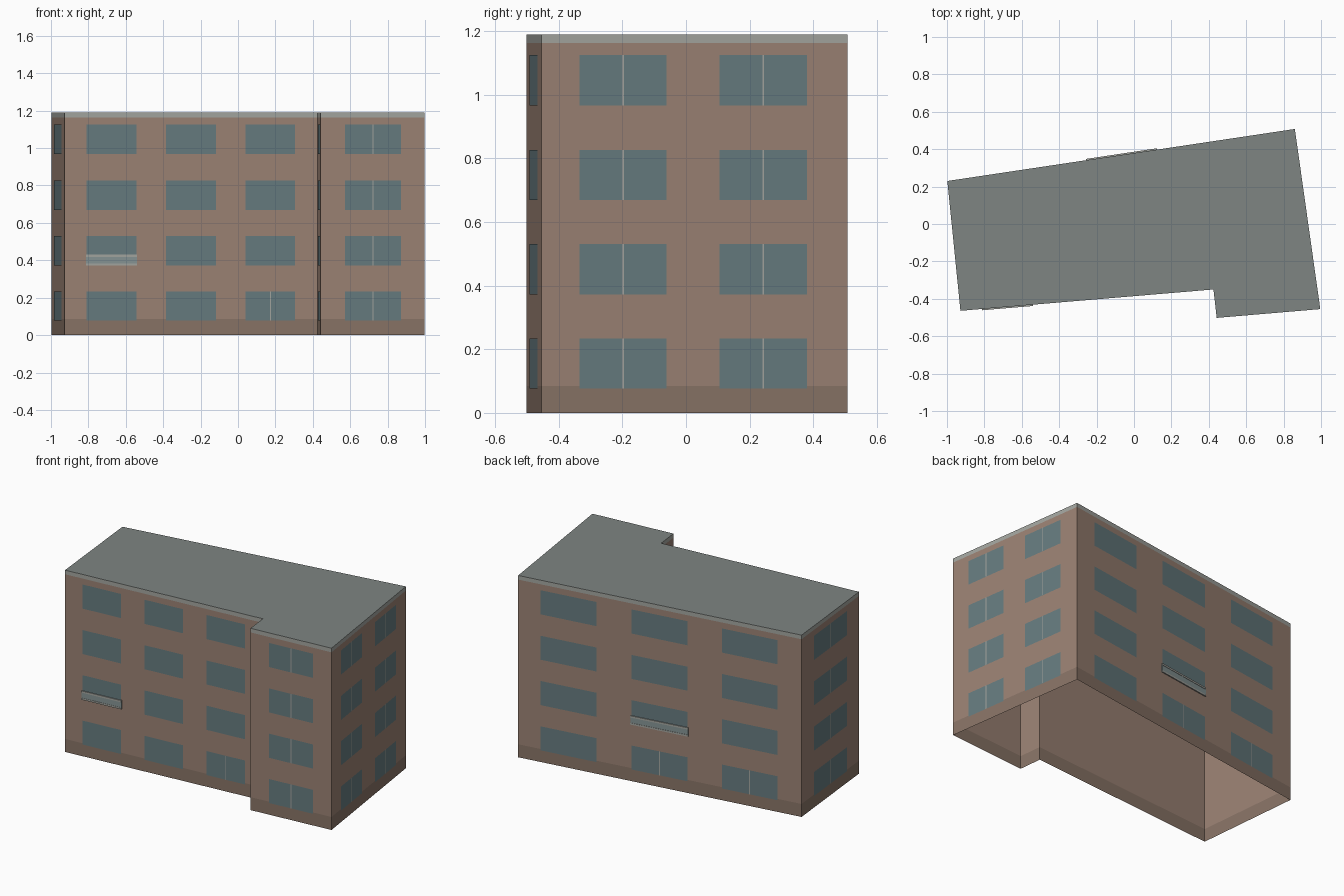
import bpy
from mathutils import Vector

if "Cube" in bpy.data.objects:
    bpy.data.objects.remove(bpy.data.objects["Cube"])

# Footprint corners, counter-clockwise from the back left
PLAN = [(-0.998, 0.23), (-0.928, -0.464), (0.425, -0.35),
        (0.442, -0.502), (0.996, -0.455), (0.86, 0.508)]
HEIGHT, BASE, FASCIA = 1.19, 0.085, 1.163
FLOORS = [(0.077, 0.234), (0.373, 0.531), (0.67, 0.827), (0.967, 1.125)]


def material(name, rgb):
    m = bpy.data.materials.new(name)
    m.diffuse_color = (*rgb, 1)
    m.use_nodes = True
    m.node_tree.nodes["Principled BSDF"].inputs["Base Color"].default_value = m.diffuse_color
    return m


WALL = material("wall_plaster", (0.33, 0.225, 0.175))
PLINTH = material("plinth_plaster", (0.25, 0.175, 0.135))
TRIM = material("pale_trim", (0.37, 0.38, 0.35))
GLASS = material("window_glass", (0.135, 0.2, 0.215))
PANEL = material("balcony_panel", (0.24, 0.3, 0.3))
ROOF = material("roof_grey", (0.21, 0.235, 0.225))


def mesh(name, verts, faces, mat):
    me = bpy.data.meshes.new(name)
    me.from_pydata(verts, [], faces)
    me.materials.append(mat)
    ob = bpy.data.objects.new(name, me)
    bpy.context.collection.objects.link(ob)
    return ob


def ring(name, z0, z1, mat):
    """Open band of wall around the footprint."""
    n = len(PLAN)
    verts = [(x, y, z) for z in (z0, z1) for x, y in PLAN]
    faces = [(i, (i + 1) % n, (i + 1) % n + n, i + n) for i in range(n)]
    mesh(name, verts, faces, mat)


def on_wall(wall, t, z, out):
    """Point at fraction t along a wall, pushed outward."""
    a, b = Vector(PLAN[wall]), Vector(PLAN[(wall + 1) % len(PLAN)])
    d = (b - a).normalized()
    p = a.lerp(b, t) + Vector((d.y, -d.x)) * out
    return (p.x, p.y, z)


def panels(name, wall, rects, out, mat):
    """Flat rectangles (t0, t1, z0, z1) laid on a wall."""
    verts, faces = [], []
    for t0, t1, z0, z1 in rects:
        k = len(verts)
        verts += [on_wall(wall, t, z, out)
                  for t, z in ((t0, z0), (t1, z0), (t1, z1), (t0, z1))]
        faces.append((k, k + 1, k + 2, k + 3))
    mesh(name, verts, faces, mat)


def bar(name, wall, t0, t1, z0, z1, out, mat):
    """Thin box standing out from a wall."""
    verts = [on_wall(wall, t, z, o) for o in (0, out)
             for t, z in ((t0, z0), (t1, z0), (t1, z1), (t0, z1))]
    faces = [(4, 5, 6, 7), (0, 1, 5, 4), (1, 2, 6, 5), (2, 3, 7, 6), (3, 0, 4, 7)]
    mesh(name, verts, faces, mat)


# Shell: plinth, walls, fascia and flat roof, open underneath
ring("plinth", 0, BASE, PLINTH)
ring("walls", BASE, FASCIA, WALL)
ring("roof_fascia", FASCIA, HEIGHT, TRIM)
mesh("roof", [(x, y, HEIGHT) for x, y in PLAN], [tuple(range(len(PLAN)))], ROOF)

# Per wall: window columns, then (column, floor) pairs that have a mullion
ALL = range(4)
WALLS = {
    "left": (0, [(0.215, 0.785)], [(0, f) for f in ALL]),
    "front": (1, [(0.088, 0.284), (0.402, 0.598), (0.716, 0.911)], [(2, 0)]),
    "step": (2, [(0.2, 0.8)], []),
    "front_wing": (3, [(0.233, 0.774)], [(0, f) for f in ALL]),
    "right": (4, [(0.124, 0.409), (0.582, 0.867)], [(c, f) for c in (0, 1) for f in ALL]),
    "back": (5, [(0.08, 0.277), (0.4, 0.598), (0.72, 0.915)], [(1, 0), (2, 0)]),
}
for side, (wall, cols, split) in WALLS.items():
    panels(f"windows_{side}", wall,
           [(t0, t1, z0, z1) for t0, t1 in cols for z0, z1 in FLOORS], 0.0015, GLASS)
    length = (Vector(PLAN[(wall + 1) % 6]) - Vector(PLAN[wall])).length
    half = 0.003 / length
    rects = []
    for c, f in split:
        mid = sum(cols[c]) / 2
        rects.append((mid - half, mid + half, *FLOORS[f]))
    if rects:
        panels(f"mullions_{side}", wall, rects, 0.0025, TRIM)

# Shallow balcony railings on the second floor
for side, col in (("front", 0), ("back", 1)):
    wall, cols, _ = WALLS[side]
    t0, t1 = cols[col][0] - 0.003, cols[col][1] + 0.003
    bar(f"balcony_panel_{side}", wall, t0, t1, 0.383, 0.418, 0.005, PANEL)
    bar(f"balcony_top_rail_{side}", wall, t0, t1, 0.418, 0.43, 0.007, TRIM)
    bar(f"balcony_bottom_rail_{side}", wall, t0, t1, 0.372, 0.383, 0.007, TRIM)
